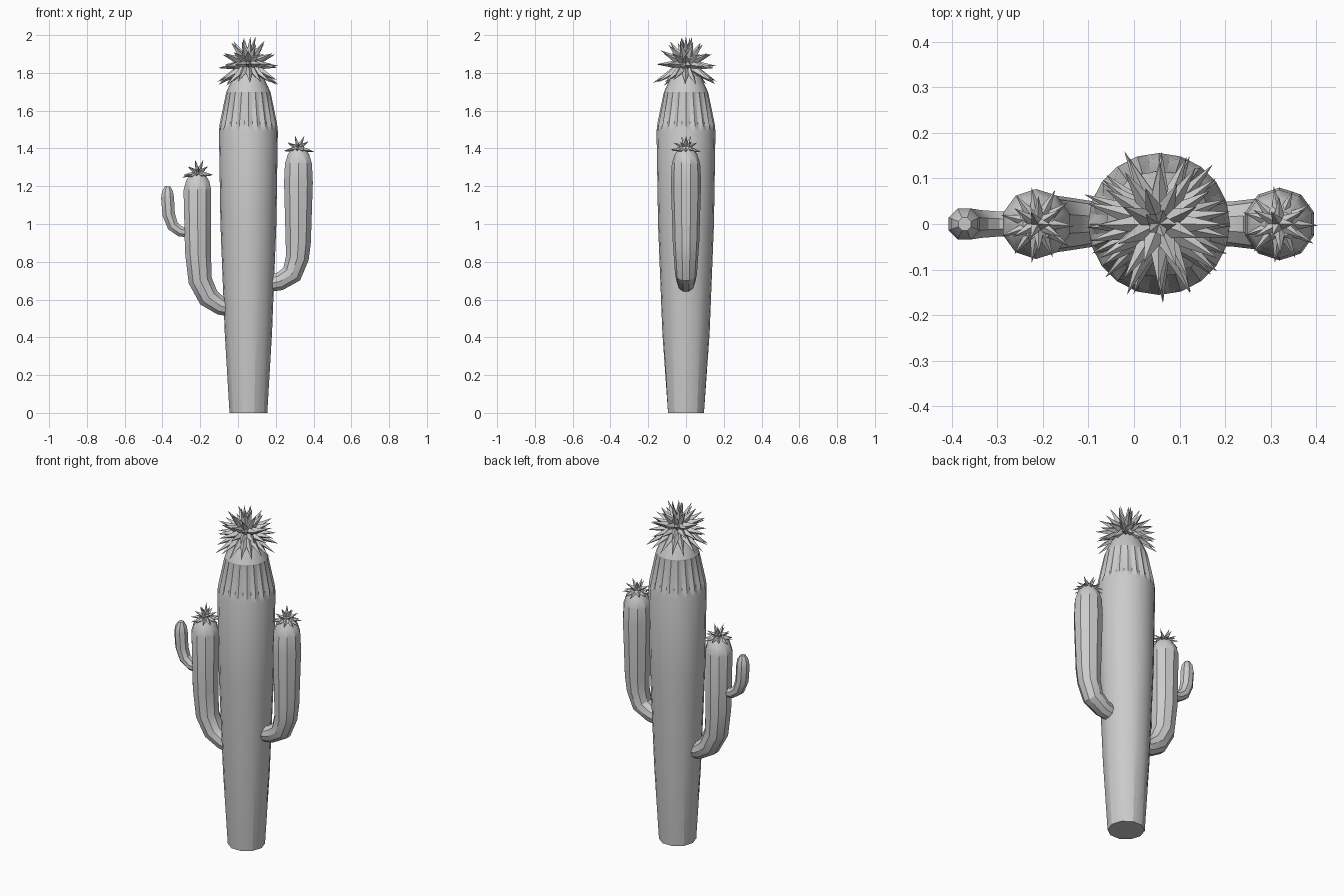
import bpy, bmesh, math, random
from mathutils import Vector, Matrix

random.seed(4)
if "Cube" in bpy.data.objects:
    bpy.data.objects.remove(bpy.data.objects["Cube"])

grey = bpy.data.materials.new("cactus_grey")
grey.use_nodes = True
colour = (0.6, 0.6, 0.6, 1)
grey.diffuse_color = colour
grey.node_tree.nodes["Principled BSDF"].inputs["Base Color"].default_value = colour


def finish(bm, name, smooth_angle=None):
    bmesh.ops.recalc_face_normals(bm, faces=bm.faces)
    mesh = bpy.data.meshes.new(name)
    bm.to_mesh(mesh)
    bm.free()
    mesh.materials.append(grey)
    obj = bpy.data.objects.new(name, mesh)
    bpy.context.collection.objects.link(obj)
    if smooth_angle:
        bpy.ops.object.select_all(action="DESELECT")
        obj.select_set(True)
        bpy.context.view_layer.objects.active = obj
        bpy.ops.object.shade_smooth_by_angle(angle=math.radians(smooth_angle))
    return obj


def skin(bm, rings):
    """Bridge rings of points into a closed tube."""
    loops = [[bm.verts.new(p) for p in ring] for ring in rings]
    n = len(loops[0])
    for low, high in zip(loops, loops[1:]):
        for i in range(n):
            j = (i + 1) % n
            bm.faces.new((low[i], low[j], high[j], high[i]))
    bm.faces.new(loops[0])
    bm.faces.new(loops[-1])


def polygon_radius(angle, sides):
    """Distance to the edge of a regular polygon of unit radius."""
    step = 2 * math.pi / sides
    return math.cos(step / 2) / math.cos(angle % step - step / 2)


# Trunk: height, radius, polygon sides, groove depth
TRUNK_X = 0.055
COLUMNS = 40
profile = [(0, 0.1, 10, 0), (0.42, 0.125, 20, 0), (1.0, 0.148, 20, 0),
           (1.49, 0.156, 20, 0), (1.53, 0.152, 20, 0.012),
           (1.69, 0.119, 20, 0.006), (1.7, 0.116, 20, 0),
           (1.78, 0.08, 20, 0), (1.84, 0.04, 20, 0)]
rings = []
for z, r, sides, groove in profile:
    ring = []
    for i in range(COLUMNS):
        a = 2 * math.pi * i / COLUMNS
        d = r * polygon_radius(a, sides) - groove * (i % 2)
        ring.append((TRUNK_X + d * math.cos(a), d * math.sin(a), z))
    rings.append(ring)
bm = bmesh.new()
skin(bm, rings)
finish(bm, "trunk", 22)


# Arms: tubes swept along a path of (x, z, radius) in the xz plane
def arm(name, path, sides=10):
    points = [Vector((x, 0, z)) for x, z, r in path]
    rings = []
    for k, (x, z, r) in enumerate(path):
        tangent = points[min(k + 1, len(path) - 1)] - points[max(k - 1, 0)]
        tangent.normalize()
        side = Vector((0, 1, 0))
        up = tangent.cross(side)
        ring = []
        for i in range(sides):
            a = 2 * math.pi * (i + 0.5) / sides
            ring.append(points[k] + r * (math.cos(a) * up + math.sin(a) * side))
        rings.append(ring)
    bm = bmesh.new()
    skin(bm, rings)
    finish(bm, name, 30)


arm("right_arm", [(-0.02, 0.55, 0.045), (-0.09, 0.565, 0.05), (-0.155, 0.61, 0.06),
                  (-0.2, 0.7, 0.066), (-0.212, 0.85, 0.072), (-0.215, 1.18, 0.077),
                  (-0.213, 1.23, 0.064), (-0.211, 1.27, 0.035)])
arm("left_arm", [(0.14, 0.68, 0.045), (0.22, 0.695, 0.05), (0.285, 0.735, 0.058),
                 (0.314, 0.82, 0.064), (0.319, 0.9, 0.07), (0.32, 1.22, 0.08),
                 (0.32, 1.32, 0.075), (0.32, 1.37, 0.059), (0.319, 1.41, 0.03)])
arm("right_branch", [(-0.25, 0.955, 0.028), (-0.305, 0.96, 0.03), (-0.345, 0.99, 0.033),
                     (-0.367, 1.05, 0.036), (-0.373, 1.14, 0.037), (-0.373, 1.175, 0.031),
                     (-0.372, 1.2, 0.015)], 8)


# Flowers: layers of four-sided pointed petals around a centre
def flower(name, centre, layers):
    bm = bmesh.new()
    for k, (count, elevation, length, width) in enumerate(layers):
        for i in range(count):
            a = 2 * math.pi * (i + 0.5 * (k % 2)) / count + random.uniform(-0.06, 0.06)
            e = math.radians(elevation + random.uniform(-5, 5))
            direction = Vector((math.cos(a) * math.cos(e), math.sin(a) * math.cos(e), math.sin(e)))
            size = length * random.uniform(0.94, 1.04)
            turn = direction.to_track_quat("Z", "Y").to_matrix().to_4x4()
            place = Matrix.Translation(Vector(centre) + direction * size * 0.6)
            bmesh.ops.create_cone(bm, cap_ends=True, segments=4, radius1=width, radius2=0,
                                  depth=size * 0.8, matrix=place @ turn)
    finish(bm, name)


flower("trunk_flower", (TRUNK_X, 0, 1.845),
       [(16, -30, 0.195, 0.026), (14, -4, 0.165, 0.026), (12, 24, 0.155, 0.026),
        (8, 50, 0.15, 0.026), (5, 74, 0.15, 0.022)])
for name, centre in (("right_flower", (-0.211, 0, 1.268)), ("left_flower", (0.319, 0, 1.4))):
    flower(name, centre, [(11, -10, 0.086, 0.015), (6, 28, 0.072, 0.013), (3, 68, 0.076, 0.013)])
